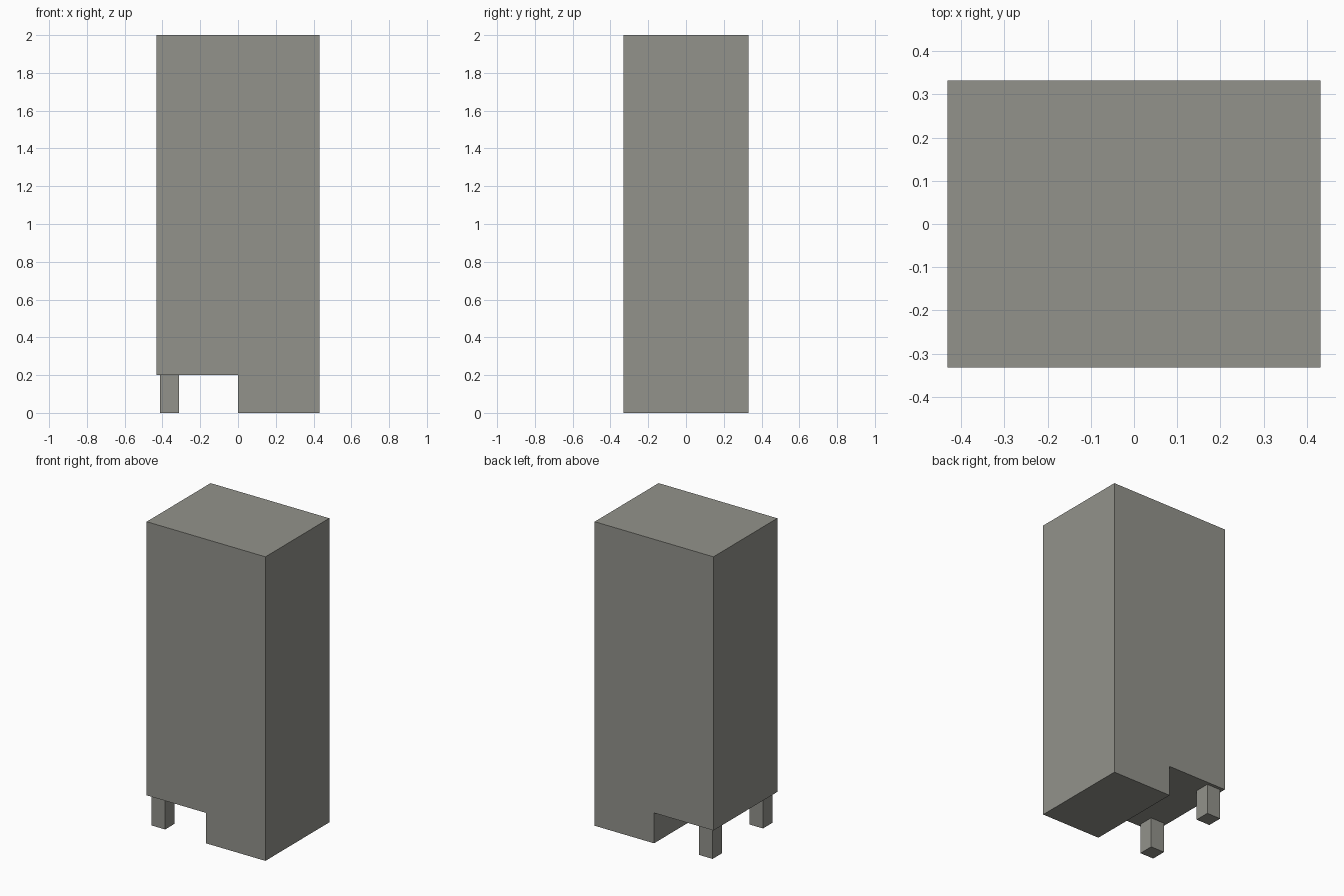
import bpy, bmesh

if "Cube" in bpy.data.objects:
    bpy.data.objects.remove(bpy.data.objects["Cube"])

mat = bpy.data.materials.new("warm grey")
mat.diffuse_color = (0.29, 0.29, 0.26, 1)
mat.use_nodes = True
mat.node_tree.nodes["Principled BSDF"].inputs["Base Color"].default_value = mat.diffuse_color

HX, HY = 0.432, 0.332   # half width and half depth
SOFFIT = 0.2            # height of the open undercroft


def extrude(name, profile, y0, y1):
    """Extrude an x-z profile along y into a closed solid."""
    bm = bmesh.new()
    face = bm.faces.new([bm.verts.new((x, y0, z)) for x, z in profile])
    out = bmesh.ops.extrude_face_region(bm, geom=[face])
    moved = [v for v in out["geom"] if isinstance(v, bmesh.types.BMVert)]
    bmesh.ops.translate(bm, verts=moved, vec=(0, y1 - y0, 0))
    bmesh.ops.recalc_face_normals(bm, faces=bm.faces)
    mesh = bpy.data.meshes.new(name)
    bm.to_mesh(mesh)
    bm.free()
    mesh.materials.append(mat)
    obj = bpy.data.objects.new(name, mesh)
    bpy.context.collection.objects.link(obj)
    return obj


# Tower block with the left half of its ground floor cut away
extrude("tower", [(0, 0), (HX, 0), (HX, 2), (-HX, 2), (-HX, SOFFIT), (0, SOFFIT)], -HY, HY)

# Two square columns under the overhang
for name, y in (("front_column", -0.262), ("back_column", 0.262)):
    extrude(name, [(-0.412, 0), (-0.312, 0), (-0.312, SOFFIT), (-0.412, SOFFIT)],
            y - 0.05, y + 0.05)
